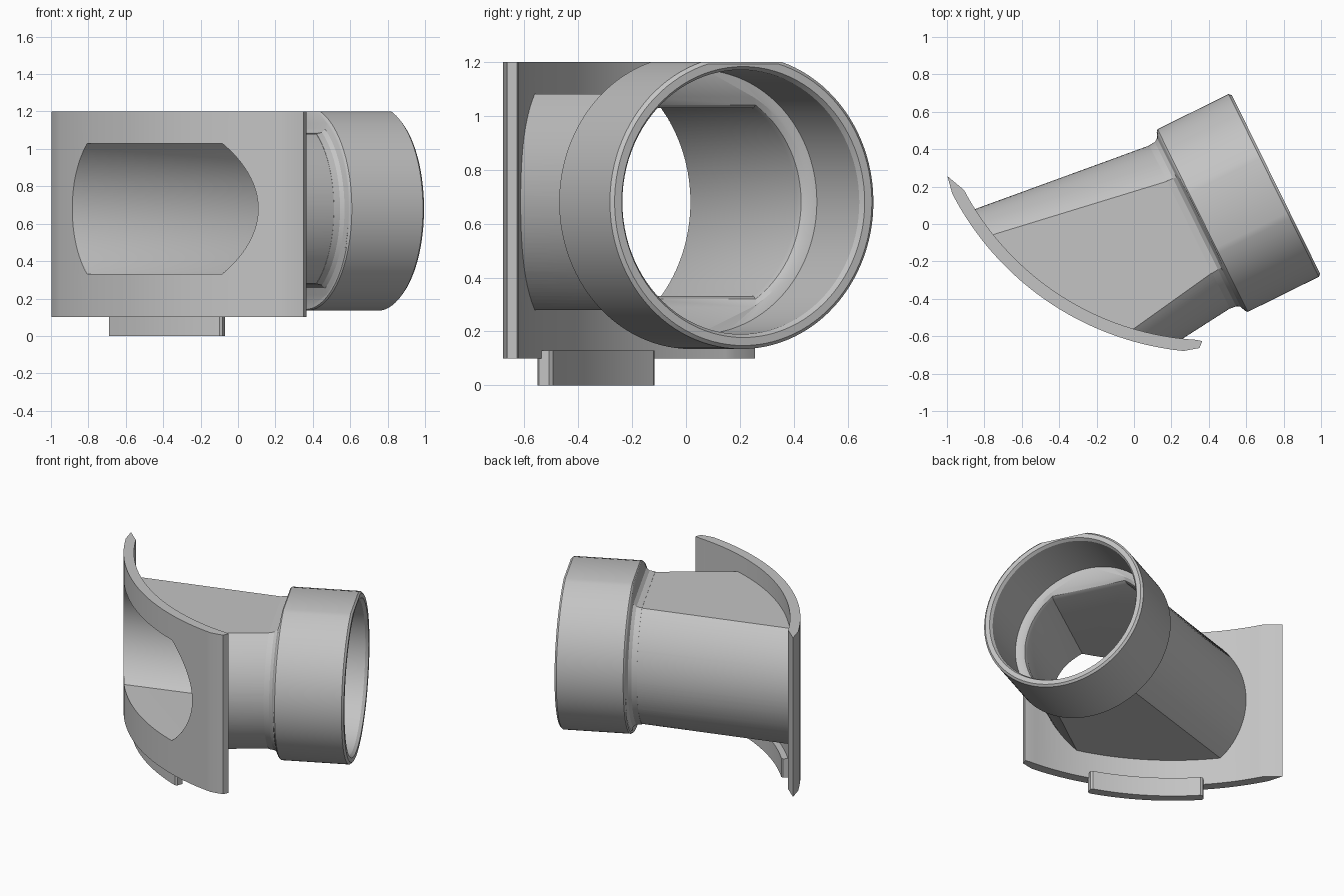
import bpy, bmesh, math
from mathutils import Vector

if "Cube" in bpy.data.objects:
    bpy.data.objects.remove(bpy.data.objects["Cube"], do_unlink=True)

grey = bpy.data.materials.new("light_grey")
grey.use_nodes = True
grey.diffuse_color = (0.55, 0.55, 0.55, 1)
grey.node_tree.nodes["Principled BSDF"].inputs["Base Color"].default_value = (0.55, 0.55, 0.55, 1)

# Pipe frame: origin at the back of the collar, axis pointing to the open end
ORIGIN = Vector((0.36, 0.015, 0.68))
TILT = math.radians(26.3)
AXIS = Vector((math.cos(TILT), math.sin(TILT), 0))
SIDE = Vector((-math.sin(TILT), math.cos(TILT), 0))
UP = Vector((0, 0, 1))

# Vertical axis of the curved plate
CENTRE = Vector((0.423, 0.883, 0))


def make(name, rings):
    """Skin a list of equal-length point rings and cap both ends."""
    bm = bmesh.new()
    loops = [[bm.verts.new(p) for p in ring] for ring in rings]
    n = len(loops[0])
    for a, b in zip(loops, loops[1:]):
        for i in range(n):
            j = (i + 1) % n
            bm.faces.new((a[i], a[j], b[j], b[i]))
    bm.faces.new(loops[0])
    bm.faces.new(loops[-1])
    bmesh.ops.remove_doubles(bm, verts=bm.verts, dist=1e-5)
    bmesh.ops.recalc_face_normals(bm, faces=bm.faces)
    mesh = bpy.data.meshes.new(name)
    bm.to_mesh(mesh)
    bm.free()
    obj = bpy.data.objects.new(name, mesh)
    bpy.context.collection.objects.link(obj)
    mesh.materials.append(grey)
    return obj


def pipe(name, sections, steps=48):
    """Round sections (distance, radius, top limit, bottom limit), cut flat at the limits."""
    rings = []
    for u, r, top, low in sections:
        hi = math.asin(min(1, top / r))
        lo = -math.asin(min(1, low / r))
        angles = [lo + (hi - lo) * i / steps for i in range(steps + 1)]
        half = [(r * math.cos(a), r * math.sin(a)) for a in angles]
        outline = half + [(-v, z) for v, z in reversed(half)]
        rings.append([ORIGIN + AXIS * u + SIDE * v + UP * z for v, z in outline])
    return make(name, rings)


def polar(deg, r, z):
    a = math.radians(deg)
    return CENTRE + Vector((-r * math.sin(a), -r * math.cos(a), z))


def arc(start, end, r, steps=40):
    return [(start + (end - start) * i / steps, r) for i in range(steps + 1)]


def prism(name, outline, levels):
    return make(name, [[polar(d, r, z) for d, r in outline] for z in levels])


def boolean(obj, other, operation):
    mod = obj.modifiers.new("cut", 'BOOLEAN')
    mod.operation = operation
    mod.solver = 'EXACT'
    mod.object = other
    bpy.context.view_layer.update()
    graph = bpy.context.evaluated_depsgraph_get()
    result = bpy.data.meshes.new_from_object(obj.evaluated_get(graph))
    obj.modifiers.clear()
    obj.data = result
    bpy.data.objects.remove(other, do_unlink=True)


# Curved mounting plate with pointed ends
plate = prism("curved_pipe_bracket",
              arc(5.8, 62.7, 1.57) + [(66.2, 1.553)] + arc(62.2, 3.5, 1.505)
              + [(2.2, 1.51), (2.7, 1.548)], (0.1, 1.2))

# Foot tab below the plate
foot = prism("foot_tab", arc(20, 46.8, 1.525) + [(47.3, 1.515), (47.3, 1.475)]
             + arc(46.8, 20, 1.465) + [(19.5, 1.475), (19.5, 1.515)], (0, 0.13))

# Flaring tube with flat top and bottom, trimmed to the plate curve
tube = pipe("flared_tube", [(-1.4, 0.632, 0.4, 0.4), (0.03, 0.475, 0.4, 0.4)])
trim = prism("trim_cylinder", arc(0, 357, 1.54, 119), (-0.5, 2))
boolean(tube, trim, 'INTERSECT')

# Round collar with a filleted shoulder and softened rim
collar = pipe("collar", [(-0.07, 0.487, 0.402, 0.402), (-0.035, 0.49, 0.408, 0.408),
                         (-0.015, 0.503, 0.425, 0.425), (-0.004, 0.53, 0.46, 0.46),
                         (0, 0.538, 0.512, 0.538), (0.008, 0.545, 0.52, 0.545),
                         (0.432, 0.545, 0.52, 0.545), (0.445, 0.532, 0.512, 0.532)])

# Bore running through everything
bore = pipe("bore_cutter", [(-1.5, 0.595, 0.348, 0.348), (0.02, 0.43, 0.348, 0.348),
                            (0.045, 0.437, 0.36, 0.36), (0.06, 0.455, 0.39, 0.39),
                            (0.07, 0.49, 0.49, 0.49), (0.425, 0.49, 0.49, 0.49),
                            (0.446, 0.503, 0.503, 0.503), (0.5, 0.503, 0.503, 0.503)])

for part in (foot, tube, collar):
    boolean(plate, part, 'UNION')
boolean(plate, bore, 'DIFFERENCE')

bpy.ops.object.select_all(action='DESELECT')
plate.select_set(True)
bpy.context.view_layer.objects.active = plate
bpy.ops.object.shade_smooth_by_angle(angle=math.radians(28))
